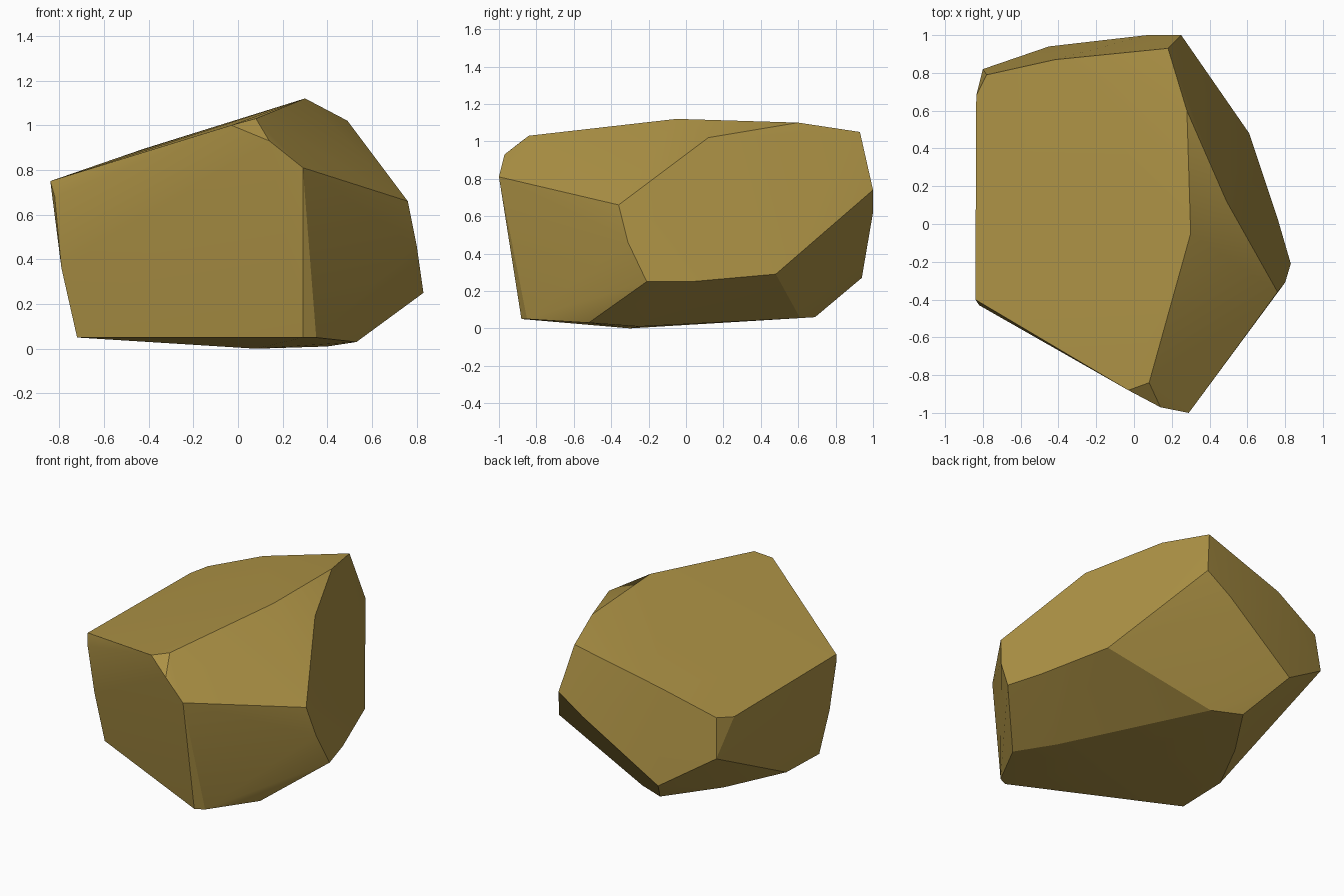
import bpy, bmesh
from math import radians

if "Cube" in bpy.data.objects:
    bpy.data.objects.remove(bpy.data.objects["Cube"])

# Corner points of the chipped boulder, grouped by rim; their hull gives the facets
top_rim = [(-.84, -.40, .75), (-.03, -.88, 1.0), (.08, -.84, 1.03), (.20, -.40, 1.07),
           (.30, -.05, 1.12), (.28, .60, 1.10), (.18, .93, 1.05), (-.42, .87, .895),
           (-.78, .79, .76), (-.835, .68, .74)]
right_side = [(.14, -.97, .93), (.29, -1.0, .81), (.76, -.36, .66), (.49, .12, 1.02),
              (.80, -.31, .46), (.83, -.21, .25), (.76, .03, .25), (.61, .48, .29)]
back_side = [(.25, 1.0, .74), (.07, 1.0, .62), (-.45, .94, .27), (-.80, .82, .50)]
left_side = [(-.82, -.43, .68), (-.79, -.40, .36)]
base = [(.29, -.88, .05), (.35, -.85, .05), (.53, -.52, .03), (.08, -.30, 0), (.40, -.25, .01),
        (-.10, .61, .055), (-.29, .69, .06), (-.52, .34, .05), (-.72, -.04, .06), (-.72, -.39, .05)]

bm = bmesh.new()
for p in top_rim + right_side + back_side + left_side + base:
    bm.verts.new(p)
hull = bmesh.ops.convex_hull(bm, input=bm.verts)
loose = [v for v in bm.verts if not v.link_faces]
bmesh.ops.delete(bm, geom=loose, context='VERTS')
bmesh.ops.recalc_face_normals(bm, faces=bm.faces)

mesh = bpy.data.meshes.new("boulder")
bm.to_mesh(mesh)
bm.free()
boulder = bpy.data.objects.new("boulder", mesh)
bpy.context.collection.objects.link(boulder)

# Ochre stone colour
stone = bpy.data.materials.new("ochre_stone")
stone.diffuse_color = (.42, .29, .06, 1)
stone.use_nodes = True
stone.node_tree.nodes["Principled BSDF"].inputs["Base Color"].default_value = stone.diffuse_color
mesh.materials.append(stone)

# Soft shading inside each facet, crisp ridges between them
bpy.context.view_layer.objects.active = boulder
boulder.select_set(True)
bpy.ops.object.shade_smooth_by_angle(angle=radians(22))
